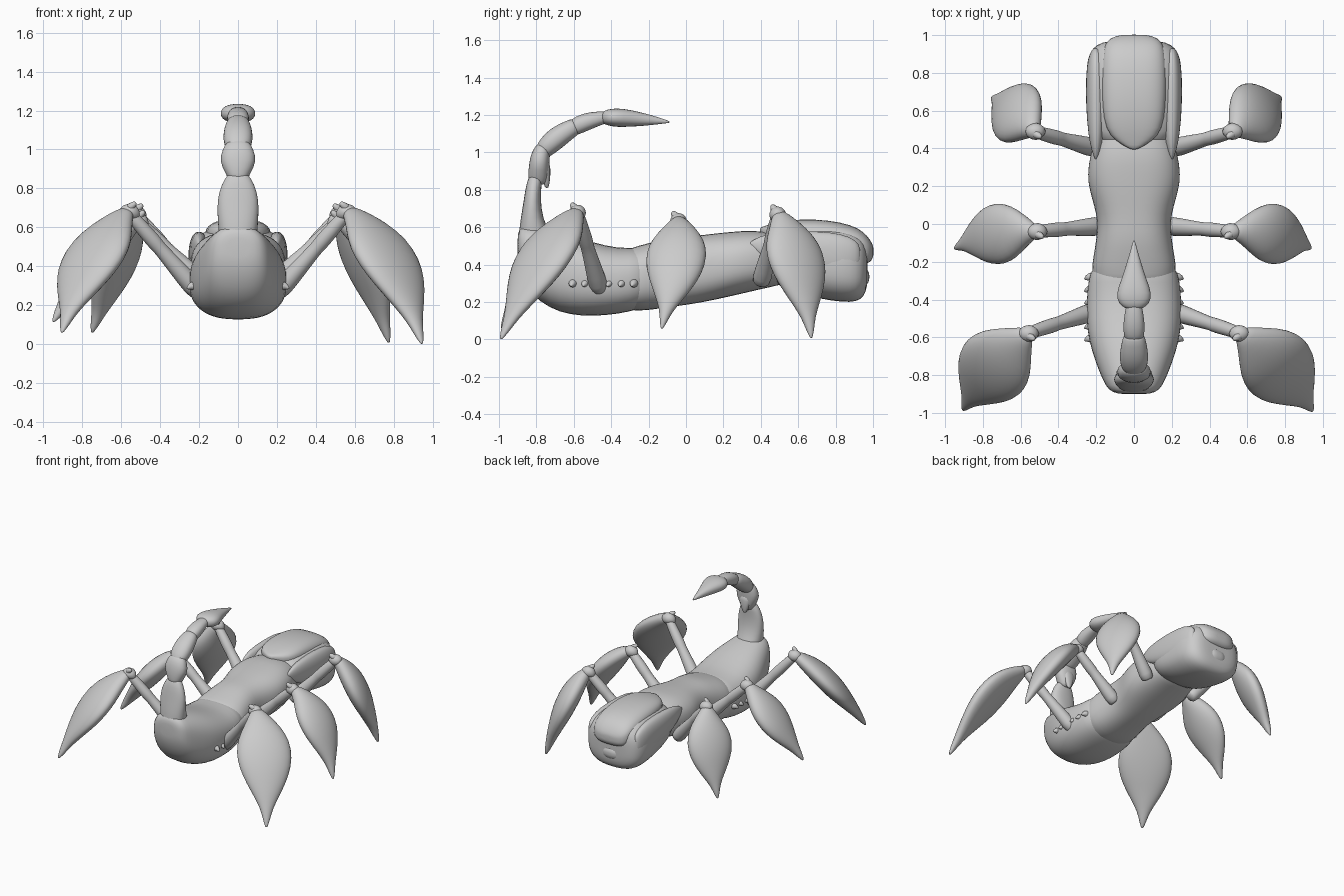
import bpy, bmesh, math
from mathutils import Vector as V

def loft(name, rings, n=20, e=2.0, subsurf=1):
    """Skin superellipse rings: each ring is (centre, half-axis u, half-axis v)."""
    bm = bmesh.new()
    loops = []
    for c, u, v in rings:
        loop = []
        for i in range(n):
            a = 2 * math.pi * i / n
            ca, sa = math.cos(a), math.sin(a)
            p = V(c) + V(u) * math.copysign(abs(ca) ** (2 / e), ca) \
                + V(v) * math.copysign(abs(sa) ** (2 / e), sa)
            loop.append(bm.verts.new(p))
        loops.append(loop)
    for a, b in zip(loops, loops[1:]):
        for i in range(n):
            bm.faces.new((a[i], a[(i + 1) % n], b[(i + 1) % n], b[i]))
    # fan-capped ends
    for loop, c in ((loops[0], rings[0][0]), (loops[-1], rings[-1][0])):
        mid = bm.verts.new(c)
        for i in range(n):
            bm.faces.new((loop[i], loop[(i + 1) % n], mid))
    bmesh.ops.recalc_face_normals(bm, faces=bm.faces)
    me = bpy.data.meshes.new(name)
    bm.to_mesh(me)
    bm.free()
    for p in me.polygons:
        p.use_smooth = True
    ob = bpy.data.objects.new(name, me)
    bpy.context.collection.objects.link(ob)
    if subsurf:
        m = ob.modifiers.new("smooth", 'SUBSURF')
        m.levels = m.render_levels = subsurf
    return ob

def body(name, secs, e=2.6, x=0.0):
    """Sections (y, half width, bottom z, top z) along the body."""
    return loft(name, [((x, y, (b + t) / 2), (w, 0, 0), (0, 0, (t - b) / 2))
                       for y, w, b, t in secs], 28, e)

def tail(name, secs, e=2.3):
    """Sections (y, z, half width x, half depth) along a bent path in the yz plane."""
    pts = [V((0, s[0], s[1])) for s in secs]
    rings = []
    for i, s in enumerate(secs):
        d = (pts[min(i + 1, len(pts) - 1)] - pts[max(i - 1, 0)]).normalized()
        rings.append((pts[i], (s[2], 0, 0), V((0, -d.z, d.y)) * s[3]))
    return loft(name, rings, 16, e)

def limb(name, pts, radii):
    """Round limb through points."""
    pts = [V(p) for p in pts]
    rings = []
    for i, p in enumerate(pts):
        d = (pts[min(i + 1, len(pts) - 1)] - pts[max(i - 1, 0)]).normalized()
        u = d.cross(V((0, 1, 0))).normalized()
        rings.append((p, u * radii[i], d.cross(u) * radii[i]))
    return loft(name, rings, 12)

# body: thorax, abdomen
body("thorax", [(0.56, .17, .30, .54), (0.45, .205, .28, .57), (0.36, .235, .258, .585),
                (0.26, .248, .235, .577), (0.18, .237, .217, .57), (0.10, .212, .20, .56),
                (0.01, .192, .185, .55), (-.08, .20, .173, .545), (-.17, .215, .16, .523),
                (-.26, .23, .15, .50), (-.36, .20, .16, .47)], 2.5)
body("abdomen", [(-.20, .19, .19, .47), (-.25, .235, .16, .495), (-.36, .25, .135, .485),
                 (-.50, .255, .122, .52), (-.62, .24, .13, .56), (-.73, .205, .165, .59),
                 (-.83, .165, .24, .61), (-.88, .135, .34, .61), (-.90, .09, .42, .57)], 2.5)

# head: shell, crown plate, mouth
body("head_shell", [(0.42, .17, .36, .56), (0.48, .225, .29, .585), (0.60, .245, .245, .605),
                    (0.72, .25, .215, .61), (0.84, .255, .198, .60), (0.91, .235, .20, .575),
                    (0.95, .20, .225, .55), (0.97, .14, .28, .49)], 2.7)
body("crown_plate", [(0.395, .02, .555, .60), (0.44, .10, .53, .612), (0.50, .15, .50, .63),
                     (0.62, .17, .46, .645), (0.76, .175, .43, .638), (0.88, .172, .41, .615),
                     (0.95, .157, .40, .577), (0.985, .127, .41, .532), (1.002, .07, .44, .50)], 2.8)
body("mouth", [(0.93, .09, .26, .40), (0.97, .07, .29, .38), (0.98, .03, .32, .35)], 2.4)

for side, tag in ((1, "right"), (-1, "left")):
    # swept-back cheek plates
    body(tag + "_cheek", [(0.34, .006, .49, .52), (0.39, .025, .45, .55), (0.47, .042, .40, .572),
                          (0.62, .055, .345, .58), (0.78, .055, .325, .575), (0.88, .045, .33, .55),
                          (0.93, .02, .38, .51)], 2.2, side * .2)
    # little bumps on the abdomen flank
    for i in range(6):
        y = -.28 - .065 * i
        limb(tag + "_flank_bump", [(side * .21, y, .30), (side * .245, y, .30),
                                   (side * .262, y - .012, .285)], (.03, .02, .005))

# tail: four segments and the stinger
tail("tail_segment_1", [(-.79, .48, .09, .10), (-.815, .56, .10, .085), (-.825, .65, .107, .06),
                        (-.822, .74, .109, .046), (-.815, .82, .088, .042), (-.80, .88, .05, .035)])
tail("tail_segment_2", [(-.795, .83, .045, .045), (-.79, .87, .06, .055), (-.785, .94, .1, .056),
                        (-.775, 1.0, .08, .05), (-.755, 1.04, .06, .035)])
tail("tail_spur", [(-.76, .95, .055, .035), (-.75, .87, .04, .027), (-.743, .81, .012, .01)])
tail("tail_segment_3", [(-.78, .99, .05, .04), (-.745, 1.03, .075, .055), (-.69, 1.08, .078, .062),
                        (-.62, 1.125, .065, .05), (-.58, 1.145, .052, .045)])
tail("tail_segment_4", [(-.62, 1.12, .045, .04), (-.57, 1.15, .06, .05), (-.50, 1.175, .055, .045),
                        (-.43, 1.188, .042, .032), (-.40, 1.19, .03, .025)])
tail("stinger", [(-.45, 1.185, .045, .03), (-.42, 1.187, .085, .044), (-.37, 1.186, .097, .052),
                 (-.30, 1.182, .07, .046), (-.22, 1.175, .043, .034), (-.14, 1.168, .019, .017),
                 (-.088, 1.162, .005, .005)])

# legs: hip, knee, blade middle, right tip, left tip, width direction, half width, left inset
LEGS = {
    "front": ((.20, .40, .30), (.53, .49, .67), (.655, .595, .41), (.775, .67, .008),
              (.75, .67, .06), (.53, -.85, 0), .175, .025),
    "middle": ((.17, -.01, .30), (.52, -.04, .635), (.755, -.055, .42), (.935, -.13, .058),
               (.95, -.13, .115), (.1, 1, 0), .165, .02),
    "hind": ((.20, -.46, .26), (.565, -.58, .68), (.775, -.768, .427), (.945, -.99, .002),
             (.905, -.985, .06), (.73, .68, 0), .205, .022),
}
# blade outline: position along leg, relative width, half thickness
BLADE = ((0, .2, .03), (.06, .33, .046), (.16, .57, .06), (.3, .89, .075), (.44, 1.02, .08),
         (.58, .95, .075), (.7, .72, .06), (.8, .45, .047), (.88, .23, .033), (.95, .13, .022),
         (1, .04, .007))
for leg, (hip, knee, mid, tip_r, tip_l, wd, half, inset) in LEGS.items():
    for side, tag in ((1, "right_"), (-1, "left_")):
        flip = lambda p: V((p[0] * side, p[1], p[2]))
        H, K, M, T, W = (flip(p) for p in (hip, knee, mid, tip_r if side > 0 else tip_l, wd))
        if side < 0:
            M.x += inset
        # slim upper leg with a slight joint halfway
        limb(tag + leg + "_upper_leg",
             [H, H.lerp(K, .2), H.lerp(K, .45), H.lerp(K, .58), H.lerp(K, .62), H.lerp(K, .9), K],
             (.055, .05, .04, .036, .042, .036, .03))
        # knee knuckle with a small spur
        limb(tag + leg + "_knee", [K + flip((-.05, 0, -.03)), K + flip((-.03, 0, -.005)), K,
                                   K + flip((.04, 0, -.01))], (.02, .045, .05, .03))
        limb(tag + leg + "_knee_spur", [K, K + flip((-.015, -.02, .03)), K + flip((-.04, -.03, .045))],
             (.03, .022, .012))
        # broad leaf-shaped lower leg ending in a claw
        C = 2 * M - (K + T) / 2
        rings = []
        for t, w, th in BLADE:
            c = K * (1 - t) ** 2 + C * (2 * t * (1 - t)) + T * t * t
            d = ((C - K) * (1 - t) + (T - C) * t).normalized()
            u = (W - d * W.dot(d)).normalized()
            rings.append((c, u * w * half, d.cross(u) * th))
        loft(tag + leg + "_lower_leg", rings, 16)
